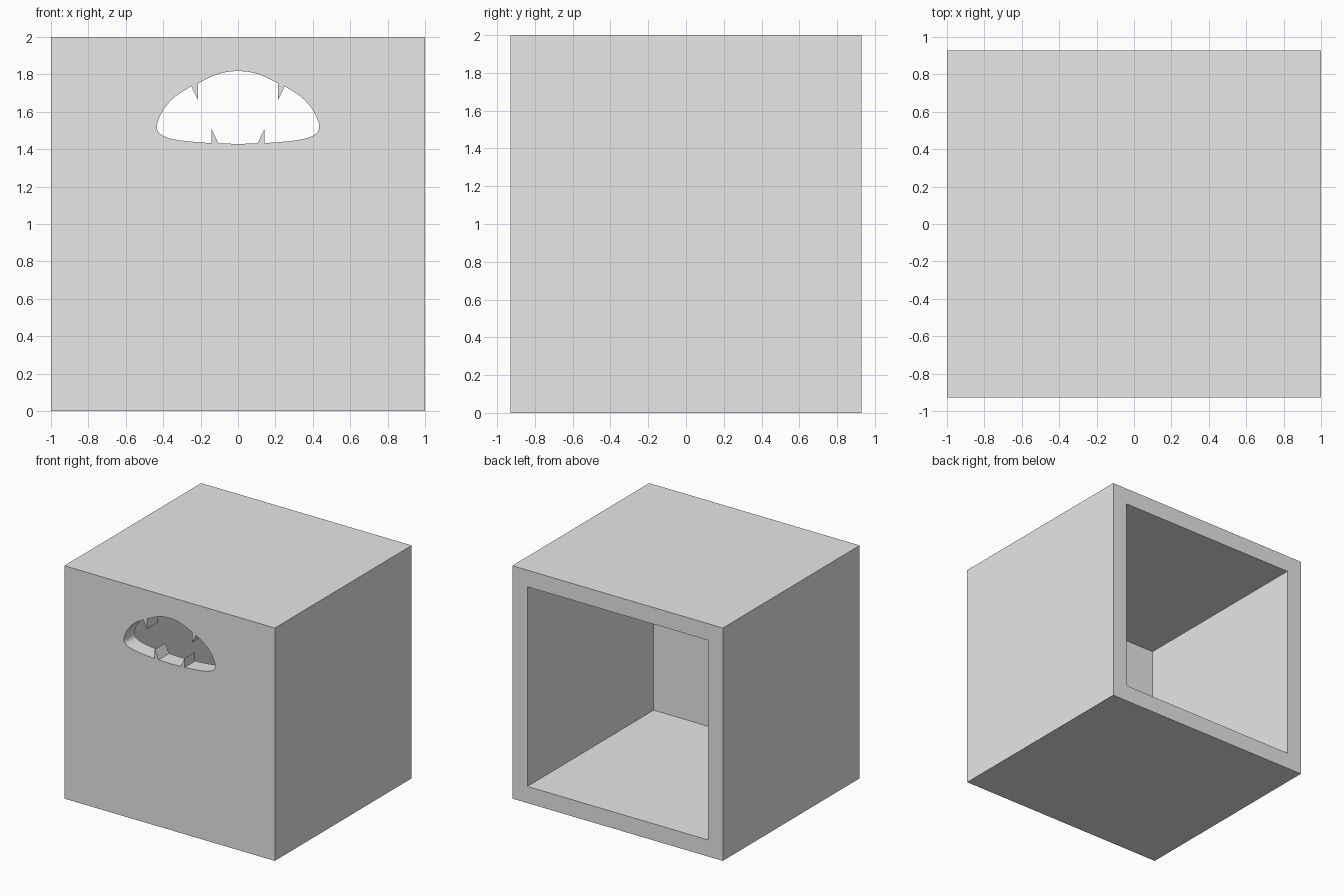
import bpy
import bmesh
from mathutils import Vector

if "Cube" in bpy.data.objects:
    bpy.data.objects.remove(bpy.data.objects["Cube"], do_unlink=True)

WALL = 1 / 7
DEPTH = 13 / 7

grey = bpy.data.materials.new("light_grey")
grey.use_nodes = True
grey.diffuse_color = (0.8, 0.8, 0.8, 1)
grey.node_tree.nodes["Principled BSDF"].inputs["Base Color"].default_value = (0.8, 0.8, 0.8, 1)


def extrude_profile(name, points, y0, y1):
    """Solid made by pushing an x-z outline from y0 to y1."""
    bm = bmesh.new()
    face = bm.faces.new([bm.verts.new((x, y0, z)) for x, z in points])
    moved = bmesh.ops.extrude_face_region(bm, geom=[face])["geom"]
    verts = [v for v in moved if isinstance(v, bmesh.types.BMVert)]
    bmesh.ops.translate(bm, verts=verts, vec=(0, y1 - y0, 0))
    bmesh.ops.recalc_face_normals(bm, faces=bm.faces)
    mesh = bpy.data.meshes.new(name)
    bm.to_mesh(mesh)
    bm.free()
    mesh.materials.append(grey)
    obj = bpy.data.objects.new(name, mesh)
    bpy.context.collection.objects.link(obj)
    return obj


def rectangle(half, low, high):
    return [(-half, low), (half, low), (half, high), (-half, high)]


def smooth_path(points, steps=5):
    """Catmull-Rom curve through the points."""
    p = [Vector(q) for q in points]
    p = [2 * p[0] - p[1]] + p + [2 * p[-1] - p[-2]]
    path = []
    for a, b, c, d in zip(p, p[1:], p[2:], p[3:]):
        for i in range(steps):
            t = i / steps
            path.append((2 * b + (c - a) * t + (2 * a - 5 * b + 4 * c - d) * t**2
                         + (3 * b - a - 3 * c + d) * t**3) / 2)
    return [tuple(v) for v in path] + [tuple(p[-2])]


def carve(target, cutter):
    mod = target.modifiers.new(cutter.name, "BOOLEAN")
    mod.operation = "DIFFERENCE"
    mod.solver = "EXACT"
    mod.object = cutter
    cutter.hide_render = True
    bpy.context.view_layer.objects.active = target
    bpy.ops.object.modifier_apply(modifier=mod.name)
    bpy.data.objects.remove(cutter, do_unlink=True)


# Box shell, open at the back
box = extrude_profile("box_shell", rectangle(1, 0, 2), -DEPTH / 2, DEPTH / 2)
cavity = extrude_profile("cavity_cutter", rectangle(1 - WALL, WALL, 2 - WALL),
                         -DEPTH / 2 + WALL, DEPTH)
carve(box, cavity)

# Mouth-shaped opening with four pointed teeth, mirrored from one half
half = smooth_path([(0, 1.818), (0.06, 1.813), (0.13, 1.793), (0.215, 1.752)])
half += [(0.215, 1.665)]
half += smooth_path([(0.25, 1.737), (0.34, 1.678), (0.4, 1.608), (0.432, 1.535),
                     (0.423, 1.488), (0.37, 1.46), (0.285, 1.444), (0.142, 1.432)])
half += [(0.142, 1.51), (0.105, 1.431), (0, 1.428)]
outline = half + [(-x, z) for x, z in half[-2:0:-1]]
mouth = extrude_profile("mouth_cutter", outline, -DEPTH, -DEPTH / 2 + 2 * WALL)
carve(box, mouth)

# Smooth mouth rim, sharp corners elsewhere
bpy.ops.object.select_all(action="DESELECT")
box.select_set(True)
bpy.context.view_layer.objects.active = box
bpy.ops.object.shade_smooth_by_angle(angle=0.5)
